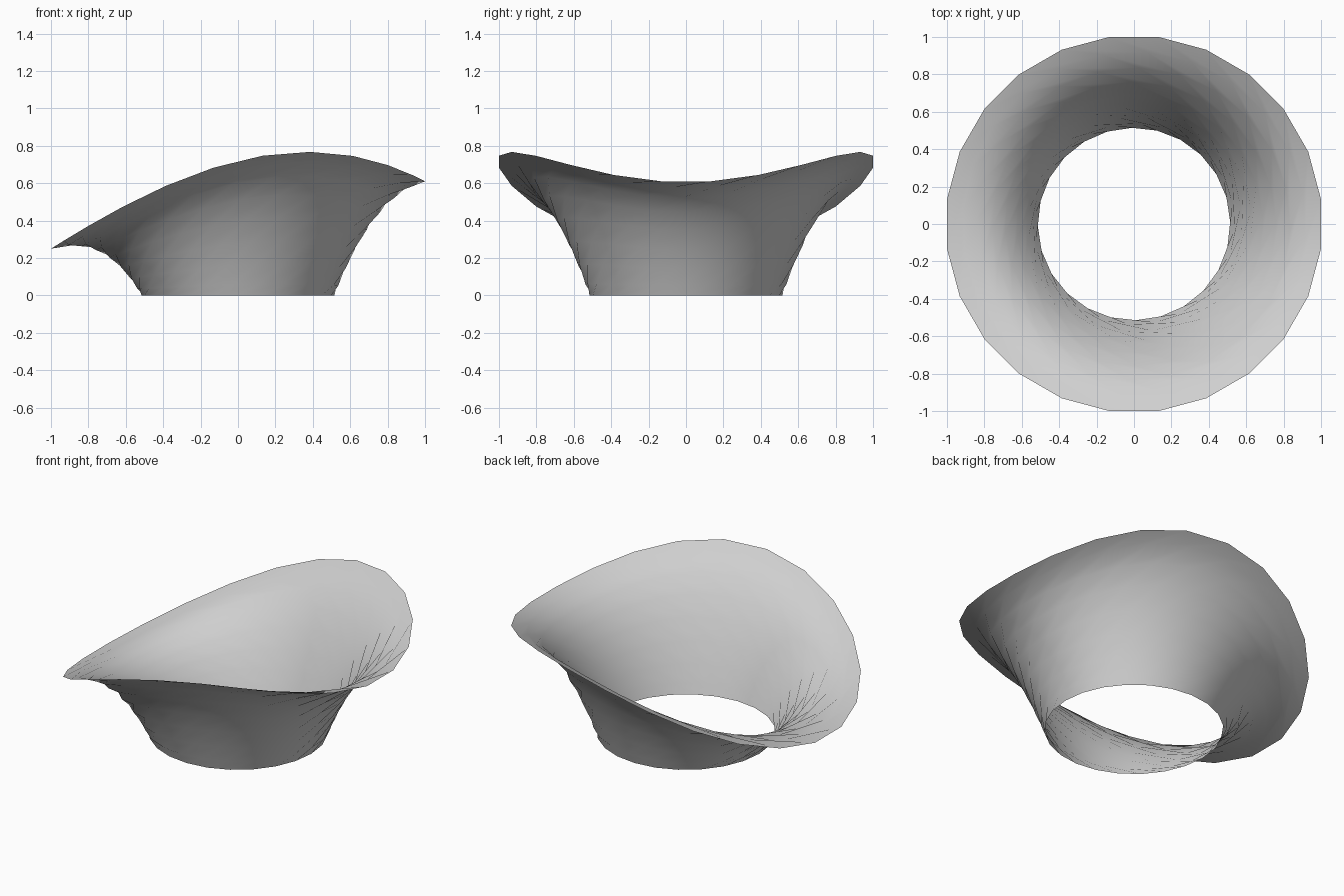
import bpy, bmesh, math

cube = bpy.data.objects.get("Cube")
if cube:
    bpy.data.objects.remove(cube, do_unlink=True)

SIDES, ROWS = 24, 8
INNER, OUTER = 0.516, 1.0086
TWIST = math.radians(97.5)   # the rings turn as they widen


def rim_height(angle):
    x = OUTER * math.cos(angle)
    return 0.72 + 0.245 * x - 0.29 * x**2 - 0.065 * x**3


def ease(w, power):
    return 1 - (1 - w) ** power


# Material
grey = bpy.data.materials.new("plain grey")
grey.use_nodes = True
grey.diffuse_color = (0.62, 0.62, 0.62, 1)
grey.node_tree.nodes["Principled BSDF"].inputs["Base Color"].default_value = (0.62, 0.62, 0.62, 1)

# Flared collar: twisted rings from the flat base up to the wavy rim
bm = bmesh.new()
rings = []
for row in range(ROWS + 1):
    t = row / ROWS
    w = t ** 1.5
    radius = INNER + (OUTER - INNER) * w
    ring = []
    for i in range(SIDES):
        a = math.tau * i / SIDES + TWIST * t
        z = 0.43 * ease(w, 2.4) + (rim_height(a) - 0.43) * ease(w, 1.2)
        ring.append(bm.verts.new((radius * math.cos(a), radius * math.sin(a), z)))
    rings.append(ring)

for low, high in zip(rings, rings[1:]):
    for i in range(SIDES):
        j = (i + 1) % SIDES
        bm.faces.new((low[i], low[j], high[j], high[i]))

for face in bm.faces:
    face.smooth = True

mesh = bpy.data.meshes.new("flared_collar")
bm.to_mesh(mesh)
bm.free()
mesh.materials.append(grey)
collar = bpy.data.objects.new("flared_collar", mesh)
bpy.context.collection.objects.link(collar)
